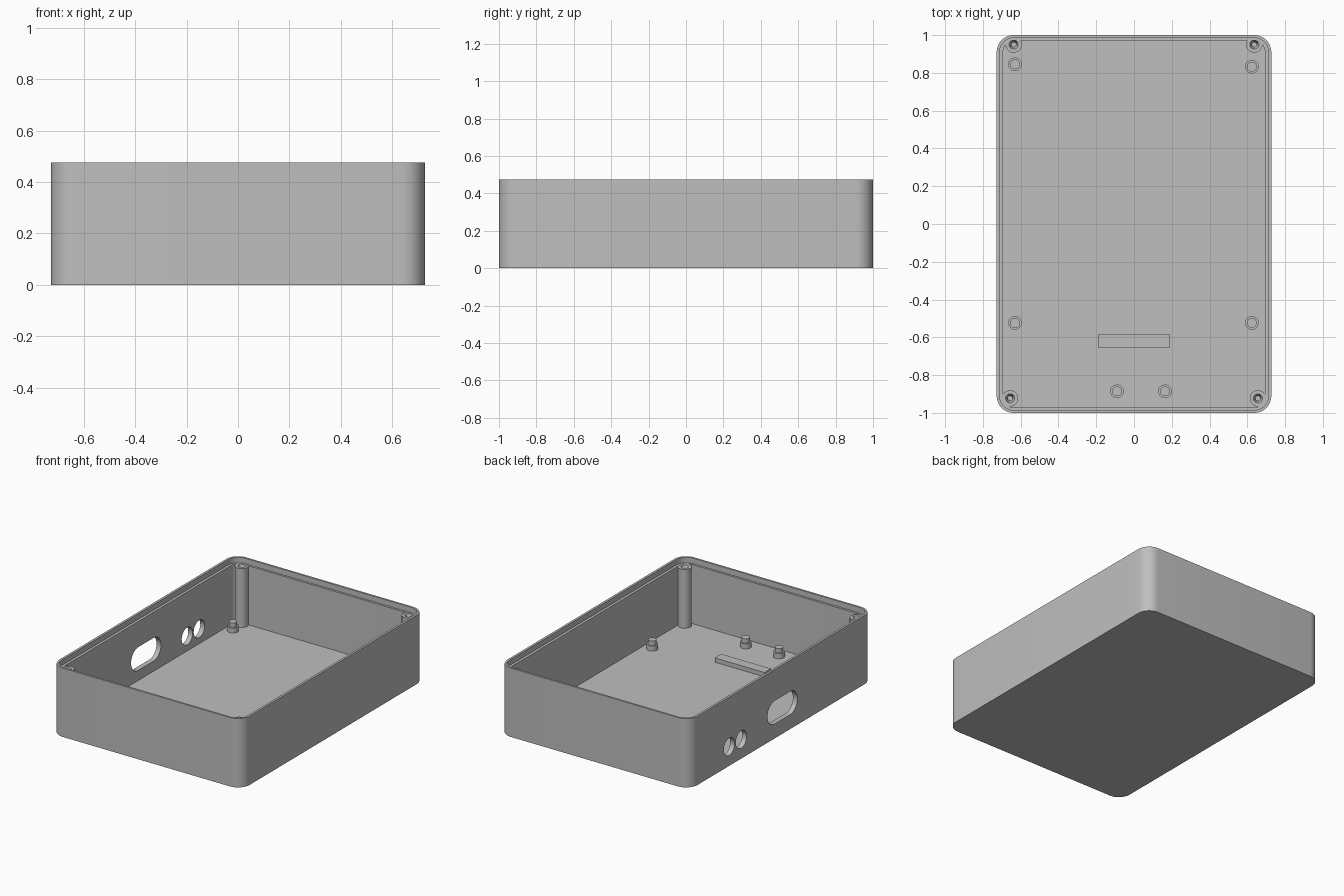
import bpy, bmesh, math
from mathutils import Matrix, Vector

cube = bpy.data.objects.get("Cube")
if cube:
    bpy.data.objects.remove(cube, do_unlink=True)

HX, HY, H = 0.727, 1.0, 0.475     # half width, half length, height
FLOOR, LEDGE = 0.03, 0.437        # floor top and recessed ledge heights

grey = bpy.data.materials.new("plain_grey")
grey.use_nodes = True
colour = (0.52, 0.52, 0.52, 1)
grey.diffuse_color = colour
grey.node_tree.nodes["Principled BSDF"].inputs["Base Color"].default_value = colour


def rounded_rect(hx, hy, r, z, steps=10):
    """Outline of a rounded rectangle, counter-clockwise."""
    pts = []
    for k, (sx, sy) in enumerate([(1, 1), (-1, 1), (-1, -1), (1, -1)]):
        for i in range(steps + 1):
            a = (k + i / steps) * math.pi / 2
            pts.append(Vector((sx * (hx - r) + r * math.cos(a),
                               sy * (hy - r) + r * math.sin(a), z)))
    return pts


def loft(name, loops, matrix=Matrix()):
    """Skin a closed solid through successive outlines."""
    bm = bmesh.new()
    rings = [[bm.verts.new(p) for p in loop] for loop in loops]
    n = len(rings[0])
    for a, b in zip(rings, rings[1:]):
        for i in range(n):
            j = (i + 1) % n
            bm.faces.new((a[i], a[j], b[j], b[i]))
    bm.faces.new(rings[0][::-1])
    bm.faces.new(rings[-1])
    bmesh.ops.remove_doubles(bm, verts=bm.verts, dist=1e-5)
    bmesh.ops.recalc_face_normals(bm, faces=bm.faces)
    bm.transform(matrix)
    mesh = bpy.data.meshes.new(name)
    bm.to_mesh(mesh)
    bm.free()
    mesh.materials.append(grey)
    obj = bpy.data.objects.new(name, mesh)
    bpy.context.collection.objects.link(obj)
    return obj


def turned(name, x, y, profile):
    """Round part from (radius, height) pairs."""
    loops = [rounded_rect(r, r, r, z, 8) for r, z in profile]
    return loft(name, loops, Matrix.Translation((x, y, 0)))


def smooth(obj):
    bpy.ops.object.select_all(action='DESELECT')
    obj.select_set(True)
    bpy.context.view_layer.objects.active = obj
    bpy.ops.object.shade_smooth_by_angle(angle=math.radians(30))


# Open tray with a stepped rim
tray = loft("tray", [
    rounded_rect(HX, HY, 0.09, 0),
    rounded_rect(HX, HY, 0.09, H),
    rounded_rect(HX - 0.016, HY - 0.014, 0.075, H),
    rounded_rect(HX - 0.016, HY - 0.014, 0.075, LEDGE),
    rounded_rect(HX - 0.034, HY - 0.028, 0.06, LEDGE),
    rounded_rect(HX - 0.034, HY - 0.028, 0.06, FLOOR),
])

# Port openings through the right wall: one slot and two round holes
for y, z, half_len, r in [(-0.013, 0.18, 0.163, 0.08),
                          (0.436, 0.132, 0.06, 0.06),
                          (0.567, 0.132, 0.06, 0.06)]:
    place = Matrix.Translation((-HX, y, z)) @ Matrix.Rotation(math.pi / 2, 4, 'Y')
    cutter = loft("port_cutter", [rounded_rect(r, half_len, r, d) for d in (-0.1, 0.1)], place)
    cutter.hide_render = True
    mod = tray.modifiers.new("port", 'BOOLEAN')
    mod.operation = 'DIFFERENCE'
    mod.solver = 'EXACT'
    mod.object = cutter
    bpy.context.view_layer.objects.active = tray
    bpy.ops.object.modifier_apply(modifier=mod.name)
    bpy.data.objects.remove(cutter, do_unlink=True)
smooth(tray)

# Corner screw posts with tapered pilot holes
top = LEDGE - 0.001
for side, sx in (("left", 1), ("right", -1)):
    for end, x, y in (("back", 0.637, 0.95), ("front", 0.656, -0.923)):
        smooth(turned(f"{end}_{side}_screw_post", sx * x, y, [
            (0.043, FLOOR - 0.01), (0.043, top), (0.024, top),
            (0.012, top - 0.04), (0.012, top - 0.2)]))

# Board standoffs: wide foot with a locating peg
for i, (x, y) in enumerate([(-0.63, 0.845), (0.624, 0.833), (-0.63, -0.524),
                            (0.624, -0.524), (-0.09, -0.886), (0.164, -0.886)]):
    smooth(turned(f"standoff_{i + 1}", x, y, [
        (0.036, FLOOR - 0.01), (0.036, 0.065), (0.026, 0.065), (0.026, 0.095)]))

# Low support bar on the floor
bpy.ops.mesh.primitive_cube_add(size=1, location=(0, -0.62, 0.04))
bar = bpy.context.object
bar.name = "support_bar"
bar.scale = (0.38, 0.07, 0.04)
bar.data.materials.append(grey)
